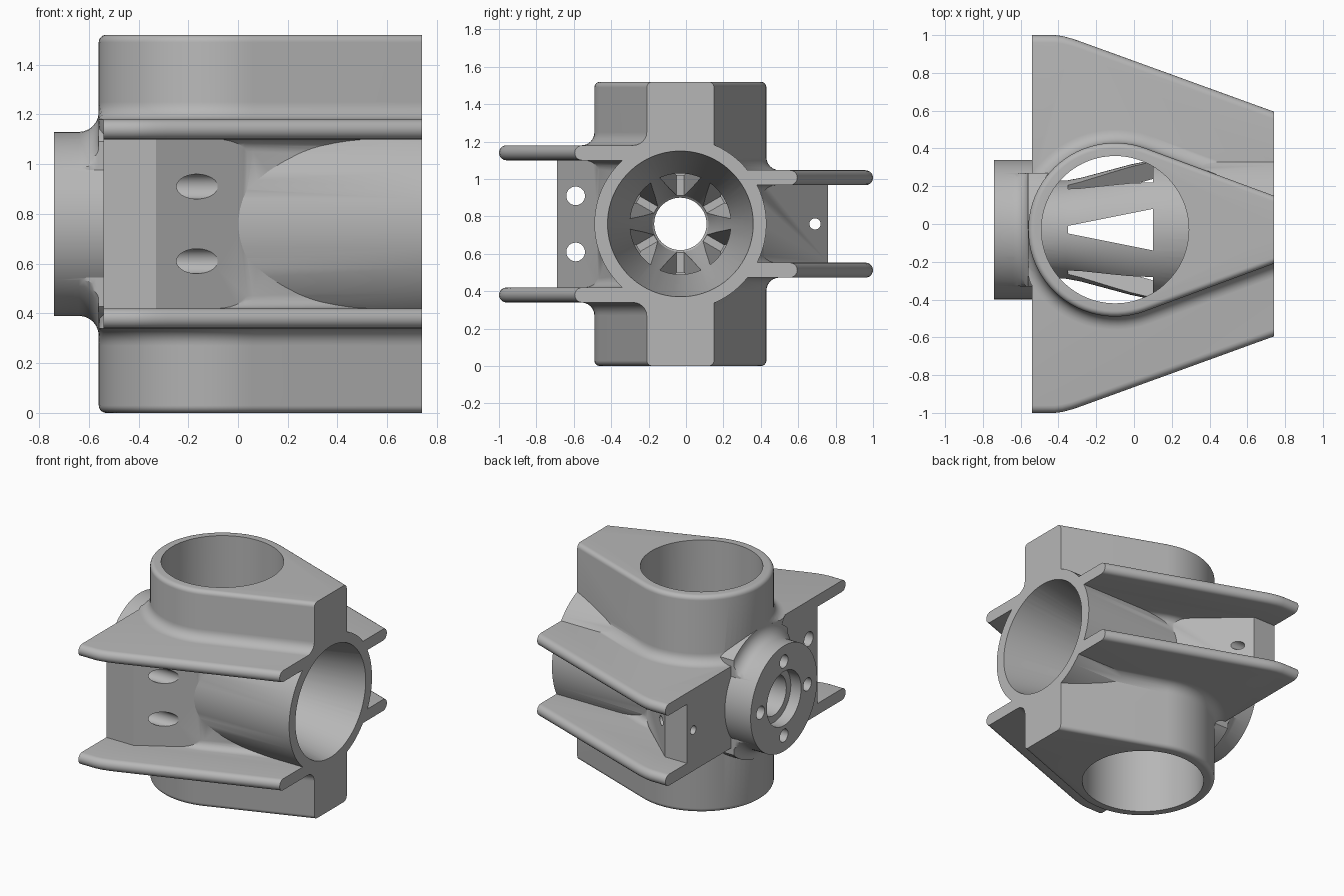
import bpy, bmesh
from math import sin, cos, pi, radians
from mathutils import Matrix

if "Cube" in bpy.data.objects:
    bpy.data.objects.remove(bpy.data.objects["Cube"], do_unlink=True)

AXIS_Y, MID_Z, BORE_X, END_X = -0.03, 0.76, -0.10, 0.74

metal = bpy.data.materials.new("plain grey metal")
metal.use_nodes = True
grey = (0.47, 0.47, 0.47, 1)
metal.diffuse_color = grey
metal.node_tree.nodes["Principled BSDF"].inputs["Base Color"].default_value = grey


def loft(name, rings):
    """Solid skinned through rings of equal point count, capped at both ends."""
    bm = bmesh.new()
    loops = [[bm.verts.new(p) for p in ring] for ring in rings]
    n = len(loops[0])
    for a, b in zip(loops, loops[1:]):
        for i in range(n):
            j = (i + 1) % n
            bm.faces.new((a[i], a[j], b[j], b[i]))
    bm.faces.new(loops[0])
    bm.faces.new(loops[-1])
    bmesh.ops.recalc_face_normals(bm, faces=bm.faces)
    mesh = bpy.data.meshes.new(name)
    bm.to_mesh(mesh)
    bm.free()
    mesh.materials.append(metal)
    ob = bpy.data.objects.new(name, mesh)
    bpy.context.collection.objects.link(ob)
    return ob


def lathe_x(name, profile, y=AXIS_Y, z=MID_Z, n=72, half_width=9):
    """Turned solid along x from (x, radius) pairs, optionally flattened in y."""
    def ring(x, r):
        turns = [2 * pi * (i + 0.5) / n for i in range(n)]
        return [(x, y + max(-half_width, min(half_width, r * cos(t))), z + r * sin(t))
                for t in turns]
    return loft(name, [ring(x, r) for x, r in profile])


def prism(name, outline, z0, z1):
    return loft(name, [[(x, y, z) for x, y in outline] for z in (z0, z1)])


def combine(target, other, operation):
    mod = target.modifiers.new("join", "BOOLEAN")
    mod.operation, mod.solver, mod.object = operation, "EXACT", other
    bpy.ops.object.select_all(action="DESELECT")
    bpy.context.view_layer.objects.active = target
    target.select_set(True)
    bpy.ops.object.modifier_apply(modifier=mod.name)
    bpy.data.objects.remove(other, do_unlink=True)


def teardrop_half(side, offset):
    """Half of the upright shell outline: round at the left, tapering to the end."""
    r, tangent = 0.46 + offset, radians(69.7)
    pts = []
    for i in range(25):
        t = pi + (tangent - pi) * i / 24
        pts.append((max(BORE_X + r * cos(t), -0.56), AXIS_Y + side * r * sin(t)))
    reach = END_X - BORE_X
    pts.append((END_X, AXIS_Y + side * (r - reach * cos(tangent)) / sin(tangent)))
    over = AXIS_Y - side * 0.04
    return pts + [(END_X, over), (-0.5, over)]


def shell_half(name, side, fin_height):
    """Upright shell with fillets where the fins meet it and rounded rims."""
    quarter = [radians(a) for a in range(0, 91, 15)]
    low, high, small, big, rim = fin_height - 0.04, fin_height + 0.04, 0.05, 0.07, 0.03
    levels = [(low - small * (1 - cos(a)), small * (1 - sin(a))) for a in reversed(quarter)]
    levels += [(high + big * (1 - cos(a)), big * (1 - sin(a))) for a in quarter]
    levels += [(MID_Z - rim + rim * sin(a), rim * (cos(a) - 1)) for a in quarter]
    levels = [(-h, d) for h, d in reversed(levels)] + levels
    return loft(name, [[(x, y, MID_Z + h) for x, y in teardrop_half(side, d)]
                       for h, d in levels])


def fin(name, side, height):
    """Flat wing with a fully rounded outer edge."""
    edge = [(-0.54, 1), (-0.42, 1), (-0.38, 0.995), (-0.33, 0.982), (-0.28, 0.965), (END_X, 0.595)]
    rings = []
    for i in range(11):
        a = -pi / 2 + pi * i / 10
        inset = 0.04 * (1 - cos(a))
        pts = [(x, side * (y - inset)) for x, y in edge]
        pts = [(-0.54, AXIS_Y)] + pts + [(END_X, AXIS_Y)]
        rings.append([(x, y, MID_Z + height + 0.04 * sin(a)) for x, y in pts])
    return loft(name, rings)


# Outer body: upright shell, cross tube, fins and webs
FRONT_FIN, BACK_FIN = 0.38, 0.247
body = shell_half("housing_body", -1, FRONT_FIN)
parts = [shell_half("back_shell", 1, BACK_FIN),
         lathe_x("cross_tube", [(BORE_X, 0.46), (END_X, 0.46)])]
for label, side, height in (("front", -1, FRONT_FIN), ("back", 1, BACK_FIN)):
    for sign in (-1, 1):
        parts.append(fin(label + "_fin", side, sign * height))
front_web = [(-0.54, AXIS_Y), (-0.54, -0.69), (-0.33, -0.69), (0.25, -0.34), (0.25, AXIS_Y)]
back_web = [(-0.54, AXIS_Y), (-0.54, 0.76), (-0.37, 0.76), (0.1, 0.34), (0.1, AXIS_Y)]
parts.append(prism("front_web", front_web, MID_Z - FRONT_FIN, MID_Z + FRONT_FIN))
parts.append(prism("back_web", back_web, MID_Z - BACK_FIN, MID_Z + BACK_FIN))

# Mounting flange with a flare blending into the shell above and below
parts.append(lathe_x("flange", [(-0.74, 0.37), (-0.44, 0.37)]))
flare = [(-0.64 + 0.08 * sin(a), 0.37 + 0.08 * (1 - cos(a)))
         for a in [radians(d) for d in range(0, 91, 15)]]
parts.append(lathe_x("flange_flare", [(-0.66, 0.36)] + flare + [(-0.43, 0.45)], half_width=0.3))
for part in parts:
    combine(body, part, "UNION")

# Upright bore
bore = [[(BORE_X + 0.39 * cos(2 * pi * i / 96), AXIS_Y + 0.39 * sin(2 * pi * i / 96), z)
         for i in range(96)] for z in (-0.2, 1.8)]
combine(body, loft("upright_bore", bore), "DIFFERENCE")

# Ribbed cone inside: six tapering slots leave six ribs
cone = lathe_x("ribbed_cone", [(0.4, 0.39), (0.1, 0.37), (-0.02, 0.345), (-0.15, 0.31),
                               (-0.28, 0.275), (-0.36, 0.26), (-0.53, 0.26)])
for k in range(6):
    slot = prism("slot", [(0.1, -0.11), (0.1, 0.11), (-0.35, 0.02), (-0.35, -0.02)], 0.08, 0.6)
    slot.data.transform(Matrix.Translation((0, AXIS_Y, MID_Z)) @ Matrix.Rotation(k * pi / 3, 4, "X"))
    combine(cone, slot, "DIFFERENCE")
combine(body, cone, "UNION")

# Flow passage, flange bolt holes and web holes
cuts = [lathe_x("passage", [(0.8, 0.401), (0.1, 0.27), (-0.15, 0.2), (-0.36, 0.15), (-0.37, 0.14),
                            (-0.66, 0.14), (-0.66, 0.19), (-0.8, 0.19)])]
for k in range(4):
    a = k * pi / 2
    cuts.append(lathe_x("bolt_hole", [(-0.8, 0.045), (-0.58, 0.045)],
                        AXIS_Y + 0.26 * cos(a), MID_Z + 0.26 * sin(a), 24))
for y, z, r in ((-0.59, 0.61, 0.05), (-0.59, 0.91, 0.05), (0.69, MID_Z, 0.03)):
    cuts.append(lathe_x("web_hole", [(-0.7, r), (0.3, r)], y, z, 32))
for cut in cuts:
    combine(body, cut, "DIFFERENCE")

bpy.ops.object.select_all(action="DESELECT")
body.select_set(True)
bpy.context.view_layer.objects.active = body
bpy.ops.object.shade_smooth_by_angle(angle=radians(30))
